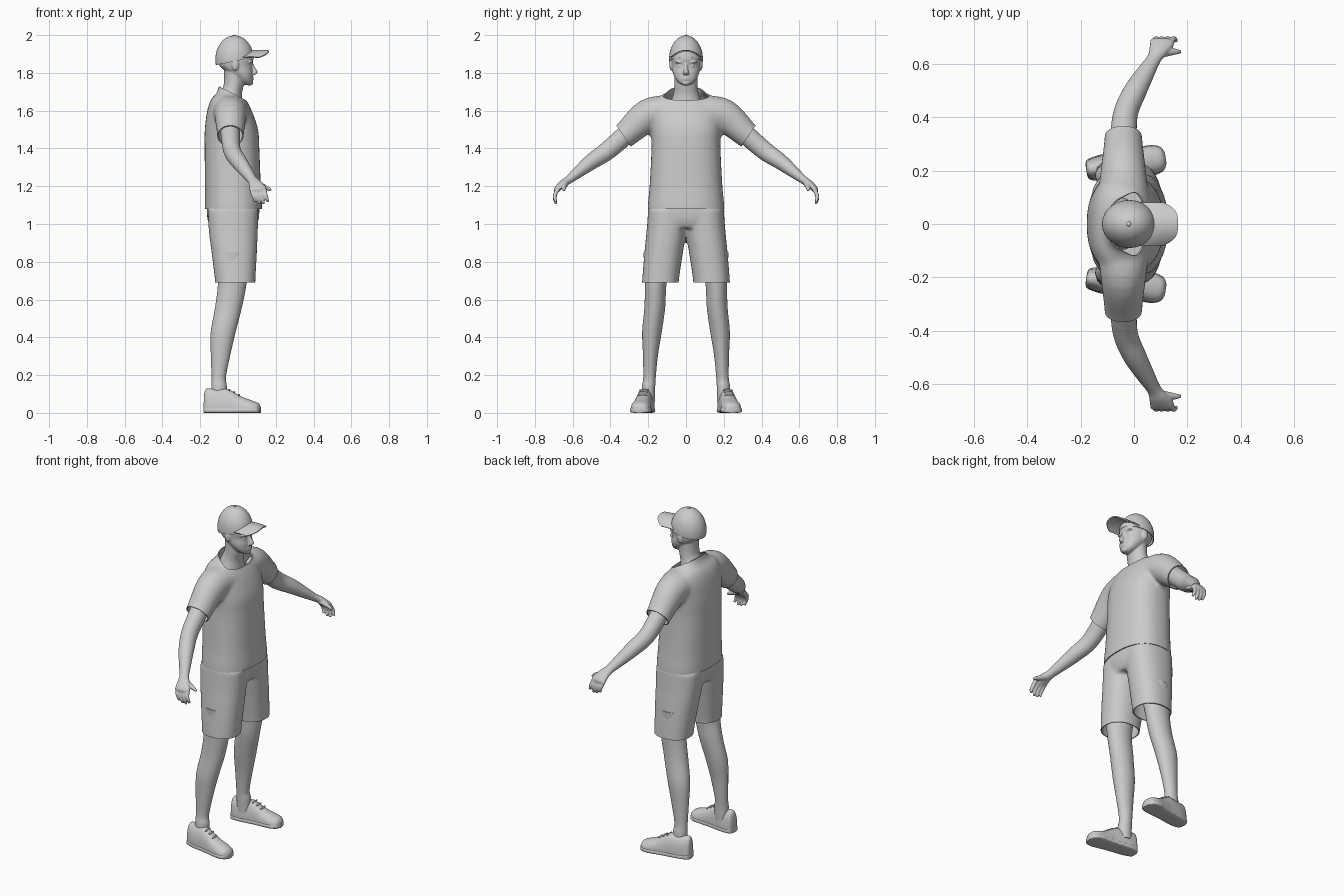
import bpy, bmesh, math
from mathutils import Vector, Matrix

cube = bpy.data.objects.get("Cube")
if cube:
    bpy.data.objects.remove(cube, do_unlink=True)

X, Y, Z = Vector((1, 0, 0)), Vector((0, 1, 0)), Vector((0, 0, 1))

grey = bpy.data.materials.new("plain grey")
grey.use_nodes = True
grey.diffuse_color = (0.6, 0.6, 0.6, 1)
grey.node_tree.nodes["Principled BSDF"].inputs["Base Color"].default_value = grey.diffuse_color


def spline(rows, steps=5):
    """Smoothly interpolate rows of numbers."""
    out = []
    for i in range(len(rows) - 1):
        a, b = rows[max(i - 1, 0)], rows[i]
        c, d = rows[i + 1], rows[min(i + 2, len(rows) - 1)]
        for k in range(steps):
            t = k / steps
            out.append([q + t * (r - p) / 2 + t * t * (p - 2.5 * q + 2 * r - s / 2)
                        + t ** 3 * (3 * (q - r) + s - p) / 2
                        for p, q, r, s in zip(a, b, c, d)])
    return out + [list(rows[-1])]


def loft(bm, rows, side=1, power=2, flat=False, ref=X, n=36):
    """Skin rows of x, y, z, radius along ref, radius across; side mirrors in y."""
    rows = spline(rows)
    pts = [Vector(r[:3]) for r in rows]
    rings = []
    for i, r in enumerate(rows):
        t = Z if flat else (pts[min(i + 1, len(pts) - 1)] - pts[max(i - 1, 0)]).normalized()
        u = (ref - t * ref.dot(t)).normalized()
        v = t.cross(u)
        ring = []
        for k in range(n):
            c, s = math.cos(math.tau * k / n), math.sin(math.tau * k / n)
            p = (pts[i] + u * math.copysign(abs(c) ** (2 / power), c) * r[3]
                 + v * math.copysign(abs(s) ** (2 / power), s) * r[4])
            ring.append(bm.verts.new((p.x, p.y * side, p.z)))
        rings.append(ring)
    faces = [bm.faces.new(rings[0]), bm.faces.new(rings[-1])]
    for a, b in zip(rings, rings[1:]):
        for k in range(n):
            j = (k + 1) % n
            faces.append(bm.faces.new((a[k], a[j], b[j], b[k])))
    bmesh.ops.recalc_face_normals(bm, faces=faces)


def ball(bm, centre, radii):
    bmesh.ops.create_uvsphere(bm, u_segments=32, v_segments=24, radius=1,
                              matrix=Matrix.Translation(centre) @ Matrix.Diagonal((*radii, 1)))


def bake(ob):
    bpy.context.view_layer.update()
    graph = bpy.context.evaluated_depsgraph_get()
    ob.data = bpy.data.meshes.new_from_object(ob.evaluated_get(graph))
    ob.modifiers.clear()


def finish(name, bm, voxel=0, relax=0, cuts=(), thick=0):
    """Fuse the volumes, trim open ends with planes, give cloth a thickness."""
    mesh = bpy.data.meshes.new(name)
    bm.to_mesh(mesh)
    ob = bpy.data.objects.new(name, mesh)
    bpy.context.collection.objects.link(ob)
    if voxel:
        fuse = ob.modifiers.new("fuse", "REMESH")
        fuse.mode, fuse.voxel_size = "VOXEL", voxel
        soft = ob.modifiers.new("soften", "SMOOTH")
        soft.factor, soft.iterations = 0.5, relax
        bake(ob)
    bm.clear()
    bm.from_mesh(ob.data)
    for point, normal, region in cuts:
        verts = [v for v in bm.verts if region(v.co)]
        keep = set(verts)
        edges = [e for e in bm.edges if keep.issuperset(e.verts)]
        faces = [f for f in bm.faces if keep.issuperset(f.verts)]
        bmesh.ops.bisect_plane(bm, geom=verts + edges + faces, plane_co=point,
                               plane_no=normal, clear_outer=True)
    bm.to_mesh(ob.data)
    bm.free()
    if thick:
        shell = ob.modifiers.new("shell", "SOLIDIFY")
        shell.thickness, shell.offset = thick, -1
        bake(ob)
    ob.data.name = name
    ob.data.materials.clear()
    ob.data.materials.append(grey)
    ob.data.shade_smooth()
    ob.data.set_sharp_from_angle(angle=math.radians(50))
    return ob


def everywhere(co):
    return True


# Shirt: torso and sleeves fused, then opened at hem, cuffs and collar
bm = bmesh.new()
loft(bm, [(-.024, 0, 1, .151, .205), (-.024, 0, 1.1, .151, .202), (-.027, 0, 1.2, .148, .193),
          (-.032, 0, 1.4, .145, .183), (-.035, 0, 1.5, .141, .186), (-.045, 0, 1.6, .118, .19),
          (-.05, 0, 1.66, .092, .165), (-.043, 0, 1.7, .067, .1), (-.035, 0, 1.76, .06, .075)],
     power=2.4, flat=True)
cuts = [((0, 0, 1.08), -Z, everywhere),
        ((-.085, 0, 1.72), (.45, 0, .89), lambda c: abs(c.y) < .15 and c.z > 1.6)]
for s in (1, -1):
    loft(bm, [(-.04, .08, 1.6, .1, .08), (-.04, .2, 1.575, .085, .088),
              (-.04, .33, 1.465, .07, .068), (-.04, .42, 1.4, .068, .066)], s)
    cuts.append(((0, .33 * s, 1.465), (0, .83 * s, -.56), lambda c, s=s: c.y * s > .235))
finish("shirt", bm, .01, 8, cuts, .006)

# Shorts
bm = bmesh.new()
loft(bm, [(-.026, 0, .98, .12, .17), (-.026, 0, 1.04, .138, .196), (-.026, 0, 1.16, .138, .19)],
     power=2.4, flat=True)
for s in (1, -1):
    loft(bm, [(-.015, .137, .62, .105, .097), (-.015, .135, .7, .107, .097),
              (-.02, .118, .85, .12, .102), (-.025, .102, .97, .13, .106),
              (-.026, .095, 1.08, .134, .105)], s, power=2.3, flat=True)
finish("shorts", bm, .01, 6, [((0, 0, .69), -Z, everywhere), ((0, 0, 1.13), Z, everywhere)], .006)

# Head with neck, nose, lips, brows, eyes and ears
bm = bmesh.new()
loft(bm, [(-.05, 0, 1.6, .075, .1), (-.04, 0, 1.68, .06, .07), (-.022, 0, 1.74, .053, .061),
          (-.015, 0, 1.84, .06, .062)], flat=True)
loft(bm, [(.052, 0, 1.735, .014, .016), (.04, 0, 1.75, .037, .041), (.028, 0, 1.775, .05, .06),
          (.008, 0, 1.805, .07, .071), (-.012, 0, 1.838, .086, .075), (-.013, 0, 1.88, .095, .078),
          (-.018, 0, 1.93, .085, .071), (-.02, 0, 1.965, .055, .045)], power=2.2, flat=True)
loft(bm, [(.07, 0, 1.855, .008, .008), (.08, 0, 1.83, .01, .009), (.09, 0, 1.805, .014, .014),
          (.08, 0, 1.79, .012, .016)], flat=True)
for z in (1.776, 1.766):
    ball(bm, (.074, 0, z), (.009, .024, .005))
ball(bm, (.062, 0, 1.747), (.018, .022, .014))
for s in (1, -1):
    ball(bm, (.063, .032 * s, 1.857), (.015, .026, .007))
    ball(bm, (.06, .031 * s, 1.836), (.012, .013, .006))
    ball(bm, (-.015, .077 * s, 1.843), (.019, .011, .031))
finish("head", bm, .004, 3)

# Cap crown with button, and arched brim
bm = bmesh.new()
ball(bm, (-.018, 0, 1.87), (.102, .09, .128))
finish("cap_crown", bm, cuts=[((-.015, 0, 1.862), (.2, 0, -1), everywhere)], thick=.005)
bm = bmesh.new()
ball(bm, (-.02, 0, 1.997), (.009, .009, .005))
finish("cap_button", bm)
bm = bmesh.new()
rows, cols = 8, 24
grid = []
for i in range(cols + 1):
    u = 2 * i / cols - 1
    back = .075 - .05 * u * u
    front = .165 - .055 * abs(u) ** 3.5
    grid.append([bm.verts.new((back + (front - back) * k / rows, .081 * u,
                               1.922 - .036 * u * u - .012 * (k / rows - .5) ** 2))
                 for k in range(rows + 1)])
for a, b in zip(grid, grid[1:]):
    for k in range(rows):
        bm.faces.new((a[k], a[k + 1], b[k + 1], b[k]))
finish("cap_brim", bm, thick=.007)

for side, s in (("left", 1), ("right", -1)):
    # Arm, palm, four fingers and thumb
    bm = bmesh.new()
    loft(bm, [(-.045, .22, 1.56, .055, .055), (-.04, .33, 1.462, .05, .052),
              (-.03, .42, 1.385, .046, .049), (.005, .5, 1.33, .043, .042),
              (.045, .57, 1.275, .034, .031), (.075, .62, 1.235, .027, .022),
              (.092, .653, 1.212, .036, .02), (.105, .682, 1.185, .045, .016),
              (.108, .686, 1.172, .038, .011)], s)
    for i in range(4):
        drop = (.012, .002, 0, .012)[i]
        x = .072 + .022 * i
        loft(bm, [(x, .672, 1.192, .011, .011), (x + .006, .69, 1.163, .011, .011),
                  (x + .013, .695, 1.135 + drop / 2, .01, .01),
                  (x + .02, .688, 1.105 + drop, .007, .007)], s, n=16)
    loft(bm, [(.095, .64, 1.215, .018, .018), (.135, .645, 1.198, .014, .014),
              (.158, .647, 1.188, .011, .011), (.175, .646, 1.178, .007, .007)], s, ref=Y, n=16)
    finish(side + "_arm", bm, .0045, 3)

    # Leg
    bm = bmesh.new()
    loft(bm, [(-.025, .145, .85, .085, .08), (-.03, .16, .69, .076, .058),
              (-.05, .165, .56, .071, .055), (-.078, .18, .43, .066, .052),
              (-.092, .188, .31, .052, .04), (-.102, .193, .19, .038, .033),
              (-.1, .198, .14, .041, .035), (-.1, .2, .06, .04, .035)], s, flat=True)
    finish(side + "_leg", bm)

    # Shoe upper, sole and laces follow one outline: x, half width, height
    outline = [(-.179, .018, .09), (-.168, .036, .128), (-.12, .046, .126), (-.06, .047, .127),
               (-.03, .047, .115), (.02, .051, .086), (.07, .054, .067), (.105, .042, .053),
               (.119, .018, .034)]

    def along(x):
        return .207 + .15 * (x + .15)

    bm = bmesh.new()
    loft(bm, [(x, along(x), .015, h - .015, w) for x, w, h in outline], s, power=2.3, ref=Z)
    finish(side + "_shoe", bm, cuts=[((0, 0, .004), -Z, everywhere)])
    bm = bmesh.new()
    loft(bm, [(x, along(x), .014, .014, w + .003) for x, w, h in outline], s, power=4, ref=Z)
    finish(side + "_sole", bm)
    bm = bmesh.new()
    for x, h in ((-.045, .12), (-.02, .109), (.005, .094)):
        ball(bm, (x, along(x) * s, h), (.005, .026, .006))
    finish(side + "_laces", bm)
